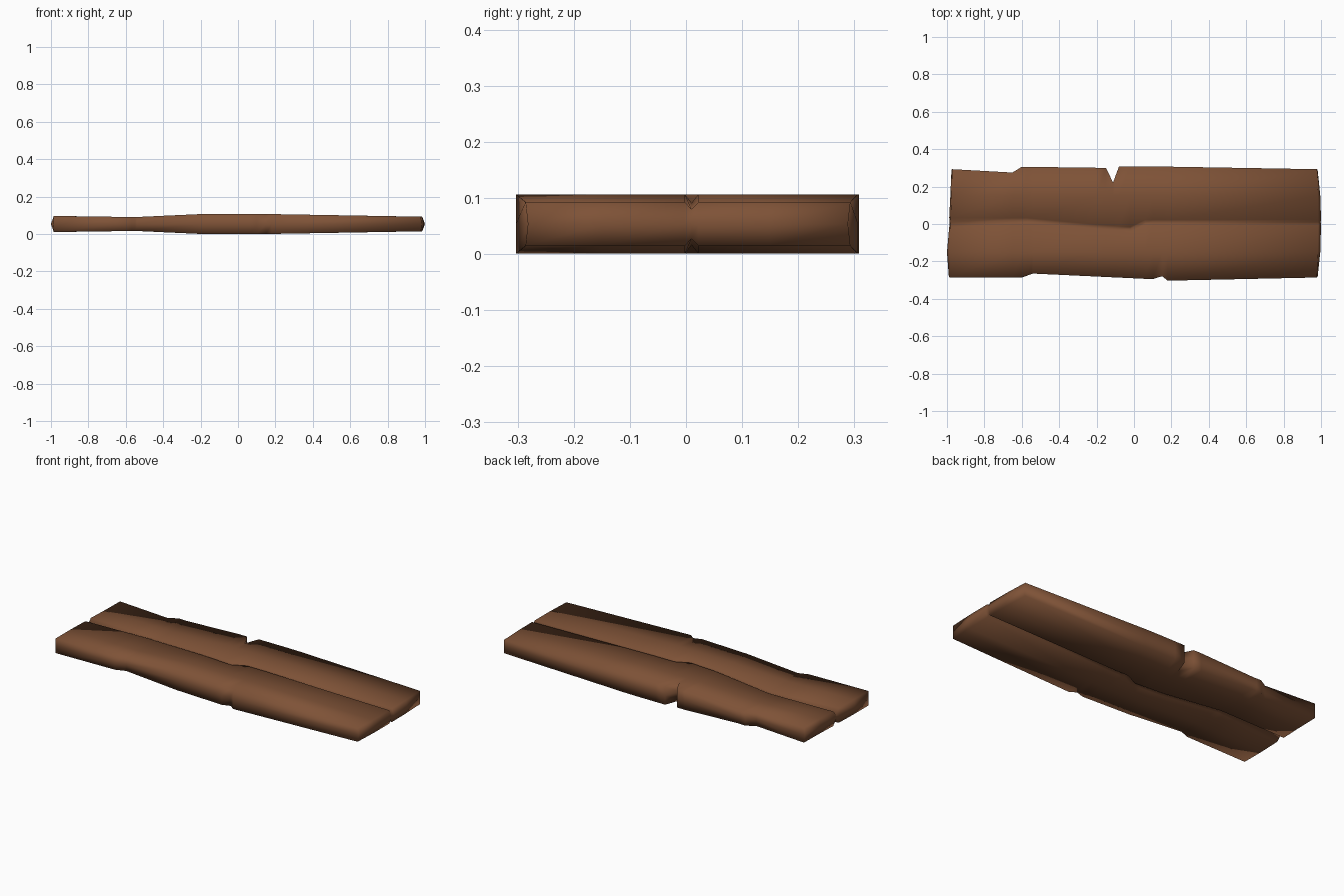
import bpy, bmesh

if "Cube" in bpy.data.objects:
    bpy.data.objects.remove(bpy.data.objects["Cube"])


def lerp(path, x):
    """Piecewise linear value along the plank."""
    if x <= path[0][0]:
        return path[0][1]
    for (x0, v0), (x1, v1) in zip(path, path[1:]):
        if x <= x1:
            return v0 + (v1 - v0) * (x - x0) / (x1 - x0)
    return path[-1][1]


# Chipped long edges, crack line, crack width and thickness along x
back = [(-.98, .293), (-.65, .275), (-.60, .306), (-.15, .30),
        (-.112, .222), (-.08, .308), (.1, .308), (.98, .293)]
front = [(-.98, -.286), (-.60, -.286), (-.54, -.265), (.10, -.295),
         (.15, -.279), (.18, -.303), (.98, -.286)]
crack = [(-.98, .008), (-.57, .02), (-.2, -.015), (-.02, -.028), (.06, .01), (.98, .01)]
crack_w = [(-.98, .025), (-.57, .012), (.98, .012)]
crack_d = [(-.98, .028), (-.57, .014), (.06, .016), (.98, .013)]
half_t = [(-.98, .043), (-.55, .037), (-.2, .053), (.18, .053), (.98, .039)]
MID = .0535

stations = sorted({p[0] for path in (back, front, crack, half_t) for p in path})
last = len(stations) - 1
# x of the end faces for each column from front to back: rim and bulging middle
left_rim = [-.985, -.985, -.98, -.98, -.98, -.975, -.972]
left_mid = [-.99, -1, -.988, -.985, -.988, -.982, -.976]
right_rim = [.978, .984, .985, .985, .985, .984, .978]
right_mid = [.982, .996, 1, .998, 1, .996, .982]

bm = bmesh.new()
grid = {}
for i, s in enumerate(stations):
    g, w = lerp(crack, s), lerp(crack_w, s)
    t, d = lerp(half_t, s), lerp(crack_d, s)
    ys = [lerp(front, s), -.15, g - w, g, g + w, .15, lerp(back, s)]
    for j, y in enumerate(ys):
        for k in (-1, 0, 1):
            end = i in (0, last)
            if k == 0 and not end and j not in (0, 6):
                continue
            x = s
            if i == 0:
                x = (left_mid if k == 0 else left_rim)[j]
            elif i == last:
                x = (right_mid if k == 0 else right_rim)[j]
            h = t - (d if j == 3 else 0)
            yy = y * .985 if end and k == 0 and j in (0, 6) else y
            grid[i, j, k] = bm.verts.new((x, yy, MID + k * h))


def quad(*keys):
    bm.faces.new([grid[key] for key in keys])


# Broad faces and long sides
for i in range(last):
    for j in range(6):
        for k in (-1, 1):
            quad((i, j, k), (i + 1, j, k), (i + 1, j + 1, k), (i, j + 1, k))
    for j in (0, 6):
        for k in (-1, 0):
            quad((i, j, k), (i + 1, j, k), (i + 1, j, k + 1), (i, j, k + 1))
# Bulging ends
for i in (0, last):
    for j in range(6):
        for k in (-1, 0):
            quad((i, j, k), (i, j + 1, k), (i, j + 1, k + 1), (i, j, k + 1))

bmesh.ops.recalc_face_normals(bm, faces=bm.faces)
for f in bm.faces:
    f.smooth = True
mesh = bpy.data.meshes.new("plank")
bm.to_mesh(mesh)
bm.free()
plank = bpy.data.objects.new("wooden_plank", mesh)
bpy.context.collection.objects.link(plank)

wood = bpy.data.materials.new("brown_wood")
wood.diffuse_color = (.21, .085, .038, 1)
wood.use_nodes = True
wood.node_tree.nodes["Principled BSDF"].inputs["Base Color"].default_value = wood.diffuse_color
mesh.materials.append(wood)
